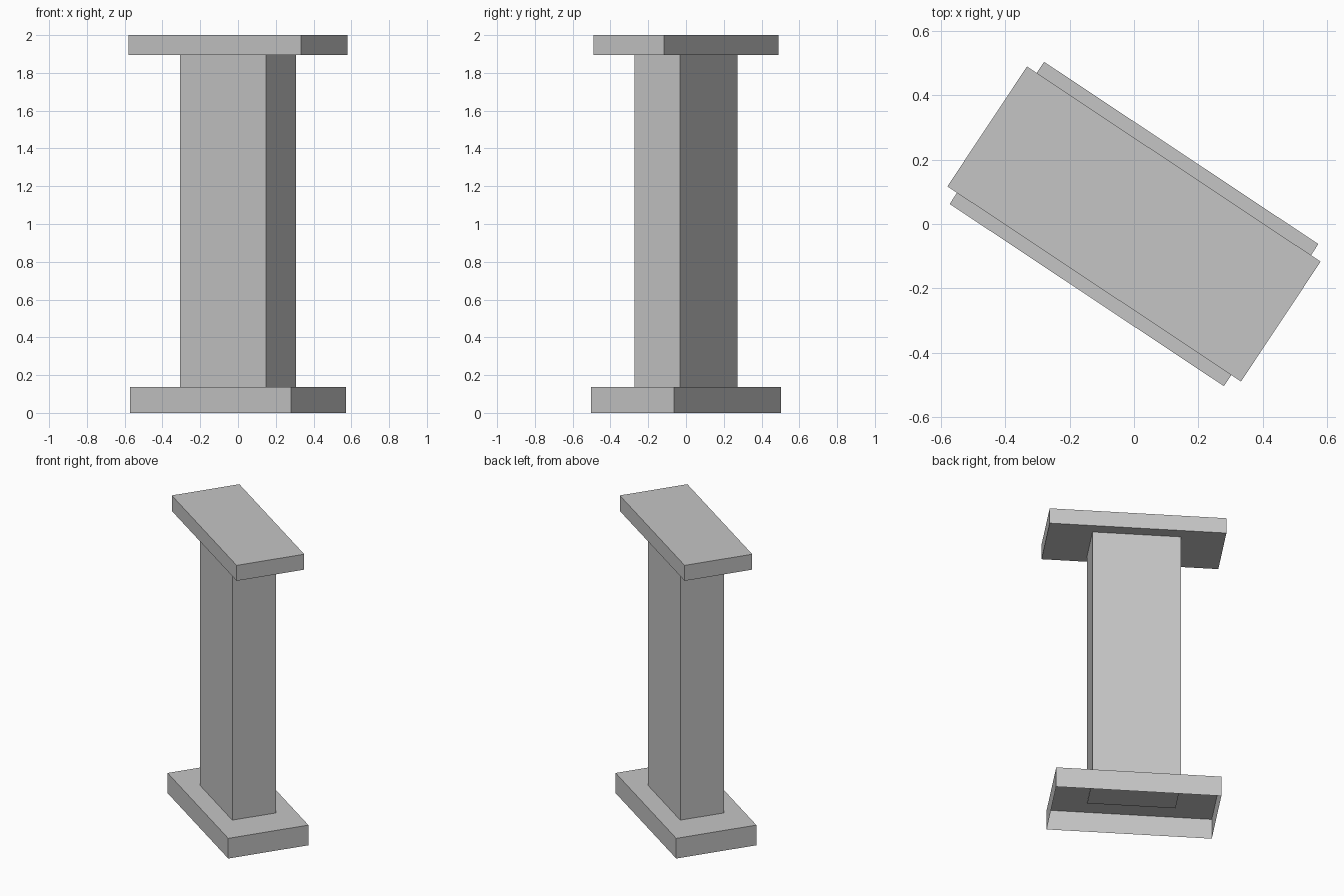
import bpy
import bmesh
from math import radians
from mathutils import Matrix

default = bpy.data.objects.get("Cube")
if default:
    bpy.data.objects.remove(default, do_unlink=True)

TURN = radians(-33.6)

stone = bpy.data.materials.new("plain_grey")
stone.use_nodes = True
grey = (0.56, 0.56, 0.56, 1)
stone.diffuse_color = grey
stone.node_tree.nodes["Principled BSDF"].inputs["Base Color"].default_value = grey


def block(name, length, depth, bottom, top, open_below=False):
    """Turned box standing between two heights, optionally without its underside."""
    bm = bmesh.new()
    bmesh.ops.create_cube(bm, size=1)
    if open_below:
        under = [f for f in bm.faces if f.normal.z < -0.5]
        bmesh.ops.delete(bm, geom=under, context='FACES_ONLY')
    bm.transform(Matrix.Diagonal((length, depth, top - bottom, 1)))
    mesh = bpy.data.meshes.new(name)
    bm.to_mesh(mesh)
    bm.free()
    mesh.materials.append(stone)
    obj = bpy.data.objects.new(name, mesh)
    obj.location.z = (bottom + top) / 2
    obj.rotation_euler.z = TURN
    bpy.context.collection.objects.link(obj)
    return obj


# Hollow plinth, shaft just sunk into it, and solid slab on top
block("base_plinth", 1.023, 0.53, 0, 0.137, open_below=True)
block("column_shaft", 0.547, 0.29, 0.132, 1.9)
block("top_slab", 1.095, 0.447, 1.895, 2)
